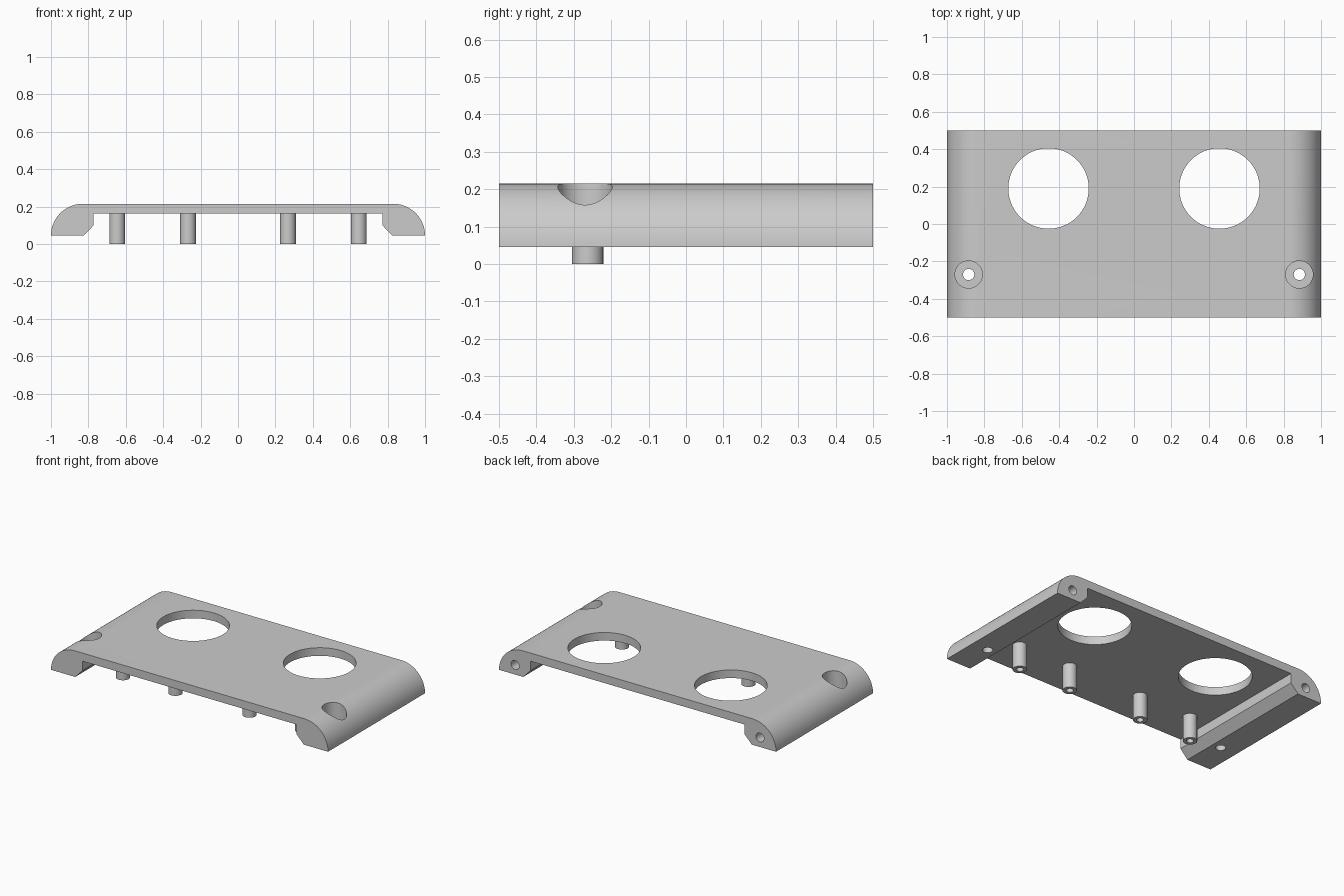
import bpy
import bmesh
import math
from mathutils import Matrix, Vector

cube = bpy.data.objects.get("Cube")
if cube:
    bpy.data.objects.remove(cube, do_unlink=True)

BOTTOM, TOP, UNDER = 0.045, 0.215, 0.162
HALF_DEPTH, CORNER = 0.5, 0.17

grey = bpy.data.materials.new("plain grey")
grey.use_nodes = True
grey.diffuse_color = (0.6, 0.6, 0.6, 1)
grey.node_tree.nodes["Principled BSDF"].inputs["Base Color"].default_value = grey.diffuse_color


def make_object(name, bm):
    bmesh.ops.recalc_face_normals(bm, faces=bm.faces)
    mesh = bpy.data.meshes.new(name)
    bm.to_mesh(mesh)
    bm.free()
    mesh.materials.append(grey)
    obj = bpy.data.objects.new(name, mesh)
    bpy.context.collection.objects.link(obj)
    return obj


def cylinder(name, start, end, radius, sides=48):
    start, end = Vector(start), Vector(end)
    axis = end - start
    turn = axis.to_track_quat('Z', 'Y').to_matrix().to_4x4()
    bm = bmesh.new()
    bmesh.ops.create_cone(bm, cap_ends=True, segments=sides, radius1=radius, radius2=radius,
                          depth=axis.length, matrix=Matrix.Translation((start + end) / 2) @ turn)
    return make_object(name, bm)


def cut(target, cutter):
    mod = target.modifiers.new("hole", 'BOOLEAN')
    mod.operation = 'DIFFERENCE'
    mod.solver = 'EXACT'
    mod.object = cutter
    bpy.context.view_layer.objects.active = target
    bpy.ops.object.modifier_apply(modifier=mod.name)
    bpy.data.objects.remove(cutter, do_unlink=True)


def smooth(obj):
    bpy.ops.object.select_all(action='DESELECT')
    obj.select_set(True)
    bpy.context.view_layer.objects.active = obj
    bpy.ops.object.shade_smooth_by_angle(angle=math.radians(30))


# Cover: half profile with rounded shoulder and chamfered rail, mirrored and extruded
half = [(0.772, UNDER), (0.772, 0.1), (0.825, BOTTOM)]
for i in range(25):
    a = math.radians(90 * i / 24)
    half.append((1 - CORNER + CORNER * math.cos(a), BOTTOM + CORNER * math.sin(a)))
profile = half + [(-x, z) for x, z in reversed(half)]
bm = bmesh.new()
face = bm.faces.new([bm.verts.new((x, -HALF_DEPTH, z)) for x, z in profile])
extruded = bmesh.ops.extrude_face_region(bm, geom=[face])["geom"]
bmesh.ops.translate(bm, verts=[v for v in extruded if isinstance(v, bmesh.types.BMVert)],
                    vec=(0, 2 * HALF_DEPTH, 0))
cover = make_object("cover", bm)

for side in (-1, 1):
    # Large round opening
    x = side * 0.457
    cut(cover, cylinder("opening_cutter", (x, 0.19, 0.1), (x, 0.19, 0.3), 0.215, 96))
    # Countersunk screw hole through the rail
    x = side * 0.884
    cut(cover, cylinder("head_cutter", (x, -0.27, 0.08), (x, -0.27, 0.3), 0.073))
    cut(cover, cylinder("screw_cutter", (x, -0.27, 0), (x, -0.27, 0.2), 0.03))
    # Blind hole in the back end of the rail
    cut(cover, cylinder("end_cutter", (x, 0.3, 0.107), (x, 0.6, 0.107), 0.029))
smooth(cover)

# Hollow mounting posts under the front half
for side, word in ((-1, "right"), (1, "left")):
    for x, place in ((0.267, "inner"), (0.646, "outer")):
        x *= side
        post = cylinder(f"{word}_{place}_post", (x, -0.263, 0), (x, -0.263, UNDER + 0.01), 0.042)
        cut(post, cylinder("post_cutter", (x, -0.263, -0.1), (x, -0.263, 0.15), 0.021))
        smooth(post)
